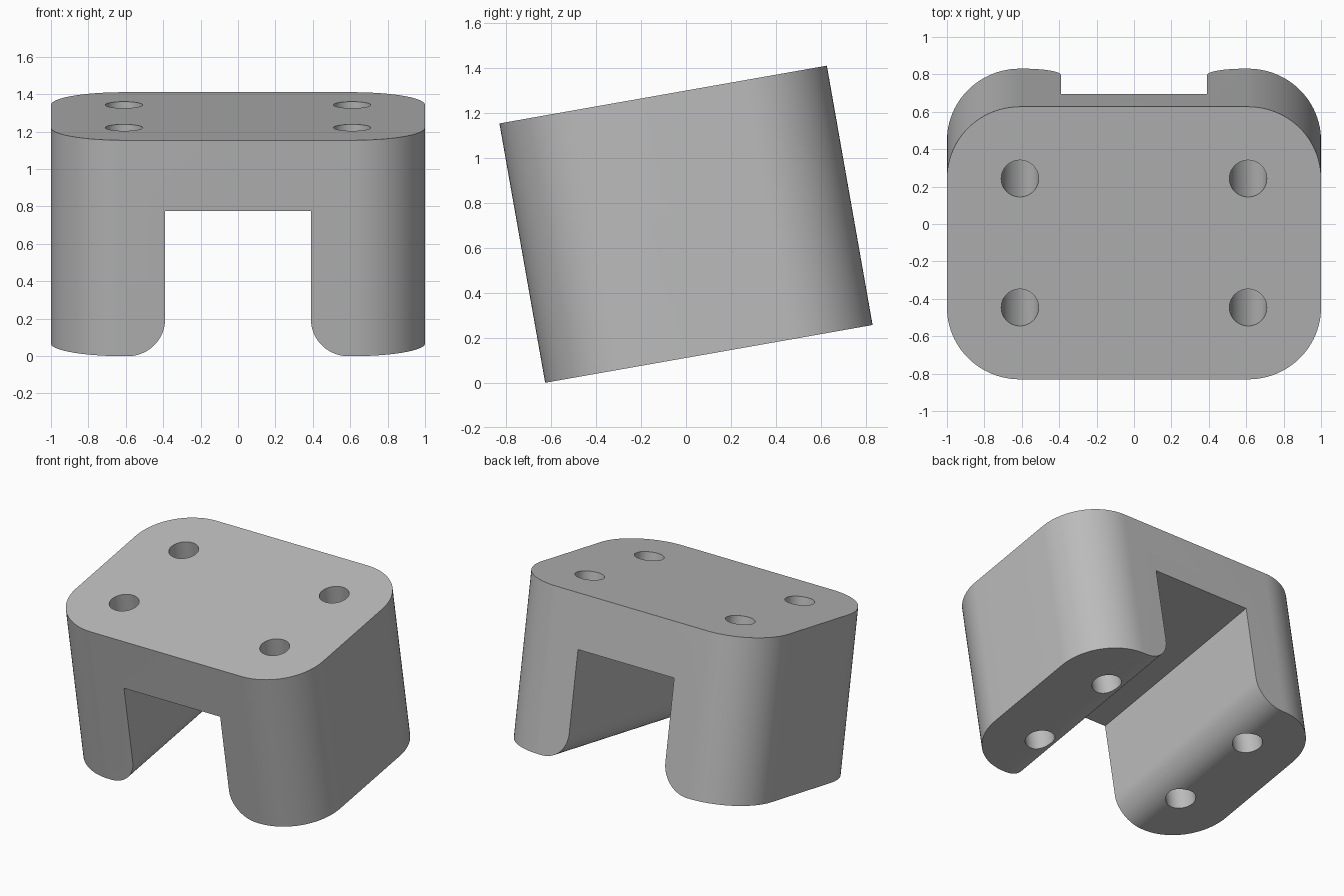
import bpy
import bmesh
from math import cos, sin, pi, radians
from mathutils import Matrix, Vector

if "Cube" in bpy.data.objects:
    bpy.data.objects.remove(bpy.data.objects["Cube"], do_unlink=True)

WIDTH, DEPTH, HEIGHT = 2.0, 1.48, 1.172
CORNER = 0.39          # plan corner radius, shared by the bolt hole centres
SLOT_HALF = 0.39
SLOT_TOP = 0.201
LIP = 0.2              # rounding of the inner leg edges
TILT = Matrix.Translation((0, 0, 0.705)) @ Matrix.Rotation(radians(10), 4, "X")

grey = bpy.data.materials.new("grey")
grey.use_nodes = True
colour = (0.5, 0.5, 0.5, 1)
grey.diffuse_color = colour
grey.node_tree.nodes["Principled BSDF"].inputs["Base Color"].default_value = colour


def arc(cx, cy, r, start, end, steps=24):
    angles = [radians(start + (end - start) * i / steps) for i in range(steps + 1)]
    return [(cx + r * cos(a), cy + r * sin(a)) for a in angles]


def prism(name, outline, length, axis="Z"):
    """Extrude an outline, centred, along z, x or y."""
    bm = bmesh.new()
    face = bm.faces.new([bm.verts.new((u, v, -length / 2)) for u, v in outline])
    out = bmesh.ops.extrude_face_region(bm, geom=[face])
    moved = [g for g in out["geom"] if isinstance(g, bmesh.types.BMVert)]
    bmesh.ops.translate(bm, verts=moved, vec=(0, 0, length))
    if axis == "X":
        bm.transform(Matrix.Rotation(pi / 2, 4, "Y"))
    elif axis == "Y":
        bm.transform(Matrix.Rotation(pi / 2, 4, "X"))
    bmesh.ops.recalc_face_normals(bm, faces=bm.faces)
    mesh = bpy.data.meshes.new(name)
    bm.to_mesh(mesh)
    bm.free()
    obj = bpy.data.objects.new(name, mesh)
    bpy.context.collection.objects.link(obj)
    mesh.materials.append(grey)
    return obj


def hole(name, r, length, axis, location):
    cutter = prism(name, arc(0, 0, r, 0, 352.5, 47), length, axis)
    cutter.data.transform(Matrix.Translation(Vector(location)))
    return cutter


# Block with rounded vertical corners
cx, cy = WIDTH / 2 - CORNER, DEPTH / 2 - CORNER
plan = (arc(cx, cy, CORNER, 0, 90) + arc(-cx, cy, CORNER, 90, 180)
        + arc(-cx, -cy, CORNER, 180, 270) + arc(cx, -cy, CORNER, 270, 360))
bracket = prism("bracket", plan, HEIGHT)

# Slot between the legs, flaring out at the rounded lower edges
base = -HEIGHT / 2
right = arc(SLOT_HALF + LIP, base + LIP, LIP, 180, 270)
right = [(SLOT_HALF, SLOT_TOP)] + right + [(SLOT_HALF + LIP, base - LIP)]
slot = right + [(-x, z) for x, z in reversed(right)]
cutters = [prism("slot_cutter", slot, DEPTH + 1, "Y")]

# Four bolt holes down through the legs and one cross pin hole
for sx in (-1, 1):
    for sy in (-1, 1):
        cutters.append(hole("bolt_hole_cutter", 0.1, HEIGHT + 1, "Z", (sx * cx, sy * cy, 0)))
cutters.append(hole("pin_hole_cutter", 0.08, WIDTH + 1, "X", (0, 0, -0.192)))

bpy.ops.object.select_all(action="DESELECT")
bpy.context.view_layer.objects.active = bracket
bracket.select_set(True)
for cutter in cutters:
    cut = bracket.modifiers.new(cutter.name, "BOOLEAN")
    cut.operation = "DIFFERENCE"
    cut.solver = "EXACT"
    cut.object = cutter
    bpy.ops.object.modifier_apply(modifier=cut.name)
    bpy.data.objects.remove(cutter, do_unlink=True)

# Tilt the finished part and smooth its curves
bracket.data.transform(TILT)
bpy.ops.object.shade_smooth_by_angle(angle=radians(25))
